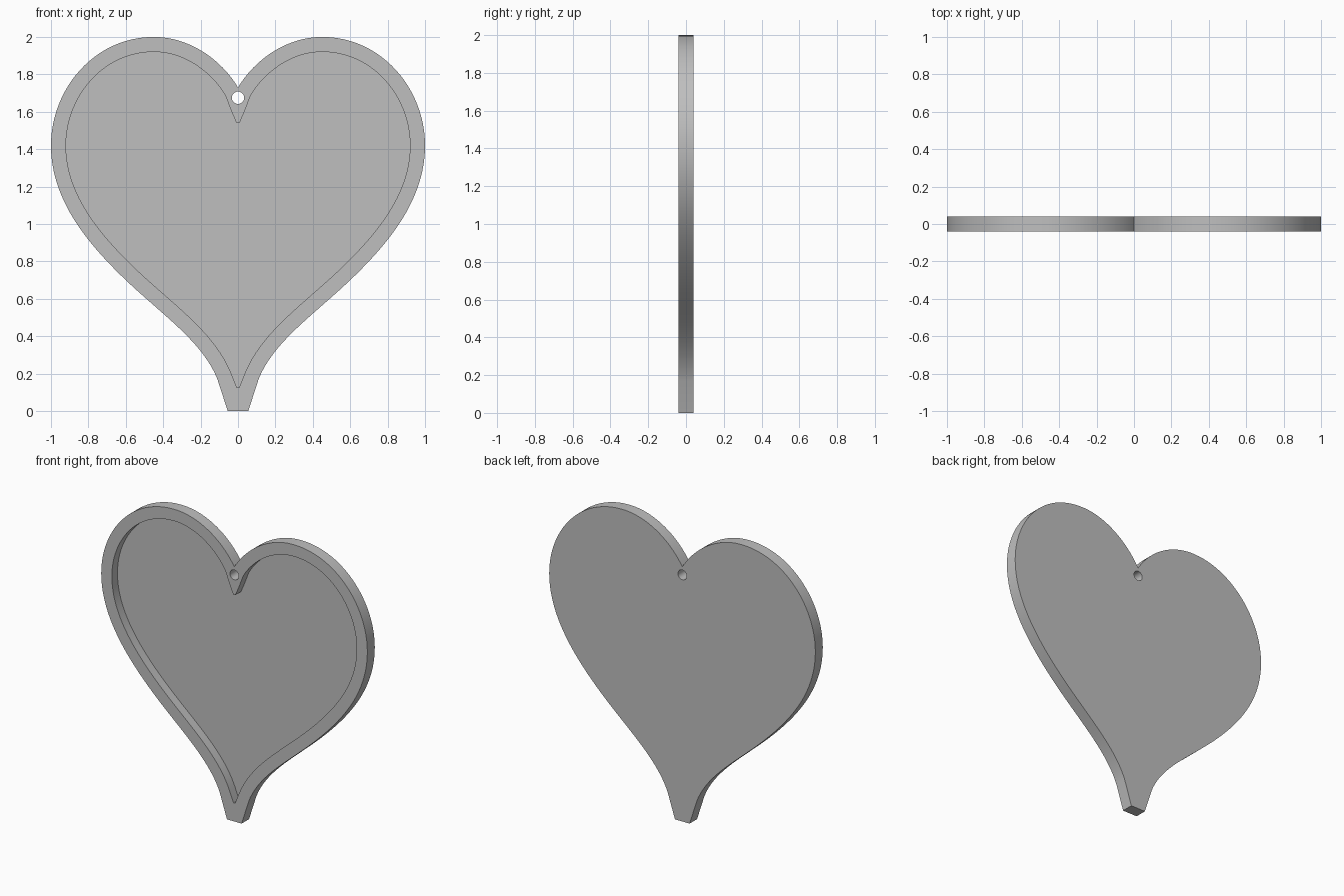
import bpy, bmesh, math
from mathutils import Vector
from mathutils.geometry import interpolate_bezier

cube = bpy.data.objects.get("Cube")
if cube:
    bpy.data.objects.remove(cube, do_unlink=True)

HALF, FLOOR, RIM = 0.04, 0.02, 0.08

# Right half of the heart as Bezier pieces in (x, z)
pieces = [
    [(0, 1.73), (0.09, 1.88), (0.26, 2.0), (0.45, 2.0)],
    [(0.45, 2.0), (0.77, 2.0), (1, 1.72), (1, 1.42)],
    [(1, 1.42), (1, 1.14), (0.82, 0.91), (0.60, 0.70)],
    [(0.60, 0.70), (0.40, 0.51), (0.19, 0.37), (0.11, 0.17)],
]
half = []
for piece in pieces:
    points = interpolate_bezier(*[Vector((x, z, 0)) for x, z in piece], 25)
    half += [p.to_2d() for p in points[(1 if half else 0):]]


def inset(points, distance):
    """Move a clockwise path inwards along its normals."""
    moved = []
    for i, p in enumerate(points):
        t = points[min(i + 1, len(points) - 1)] - points[max(i - 1, 0)]
        moved.append(p + Vector((t.y, -t.x)).normalized() * distance)
    return moved


def mirrored(points):
    """Close a right-hand path with its left-hand reflection."""
    left = [Vector((-p.x, p.y)) for p in reversed(points) if p.x > 1e-5]
    return points + left


# Outline with a blunt stem, recess outline with narrow tips, hanging hole
outer = mirrored(half + [Vector((0.055, 0))])
inner = mirrored([Vector((0.008, 1.54)), Vector((0.034, 1.60))]
                 + inset(half, RIM) + [Vector((0.006, 0.125))])
hole = [Vector((0.033 * math.cos(a), 1.675 + 0.033 * math.sin(a)))
        for a in (math.tau * i / 32 for i in range(32))]

bm = bmesh.new()


def ring(points, y):
    verts = [bm.verts.new((p.x, y, p.y)) for p in points]
    edges = [bm.edges.new((v, verts[i - 1])) for i, v in enumerate(verts)]
    return verts, edges


def wall(a, b):
    for i in range(len(a[0])):
        bm.faces.new((a[0][i - 1], a[0][i], b[0][i], b[0][i - 1]))


def cap(*rings):
    bmesh.ops.triangle_fill(bm, use_beauty=True, normal=(0, -1, 0),
                            edges=[e for r in rings for e in r[1]])


outer_front, outer_back = ring(outer, -HALF), ring(outer, HALF)
hole_front, hole_back = ring(hole, -HALF), ring(hole, HALF)
inner_front, inner_floor = ring(inner, -HALF), ring(inner, FLOOR)

# Rim face, recess floor, back face, then the walls joining them
cap(outer_front, inner_front, hole_front)
cap(inner_floor)
cap(outer_back, hole_back)
wall(outer_front, outer_back)
wall(hole_front, hole_back)
wall(inner_front, inner_floor)
bmesh.ops.recalc_face_normals(bm, faces=bm.faces)

mesh = bpy.data.meshes.new("heart_pendant")
bm.to_mesh(mesh)
bm.free()
heart = bpy.data.objects.new("heart_pendant", mesh)
bpy.context.collection.objects.link(heart)

# Single plain grey
grey = bpy.data.materials.new("plain_grey")
grey.use_nodes = True
colour = (0.52, 0.52, 0.52, 1)
grey.diffuse_color = colour
grey.node_tree.nodes["Principled BSDF"].inputs["Base Color"].default_value = colour
mesh.materials.append(grey)

bpy.ops.object.select_all(action="DESELECT")
heart.select_set(True)
bpy.context.view_layer.objects.active = heart
bpy.ops.object.shade_smooth_by_angle(angle=math.radians(30))
